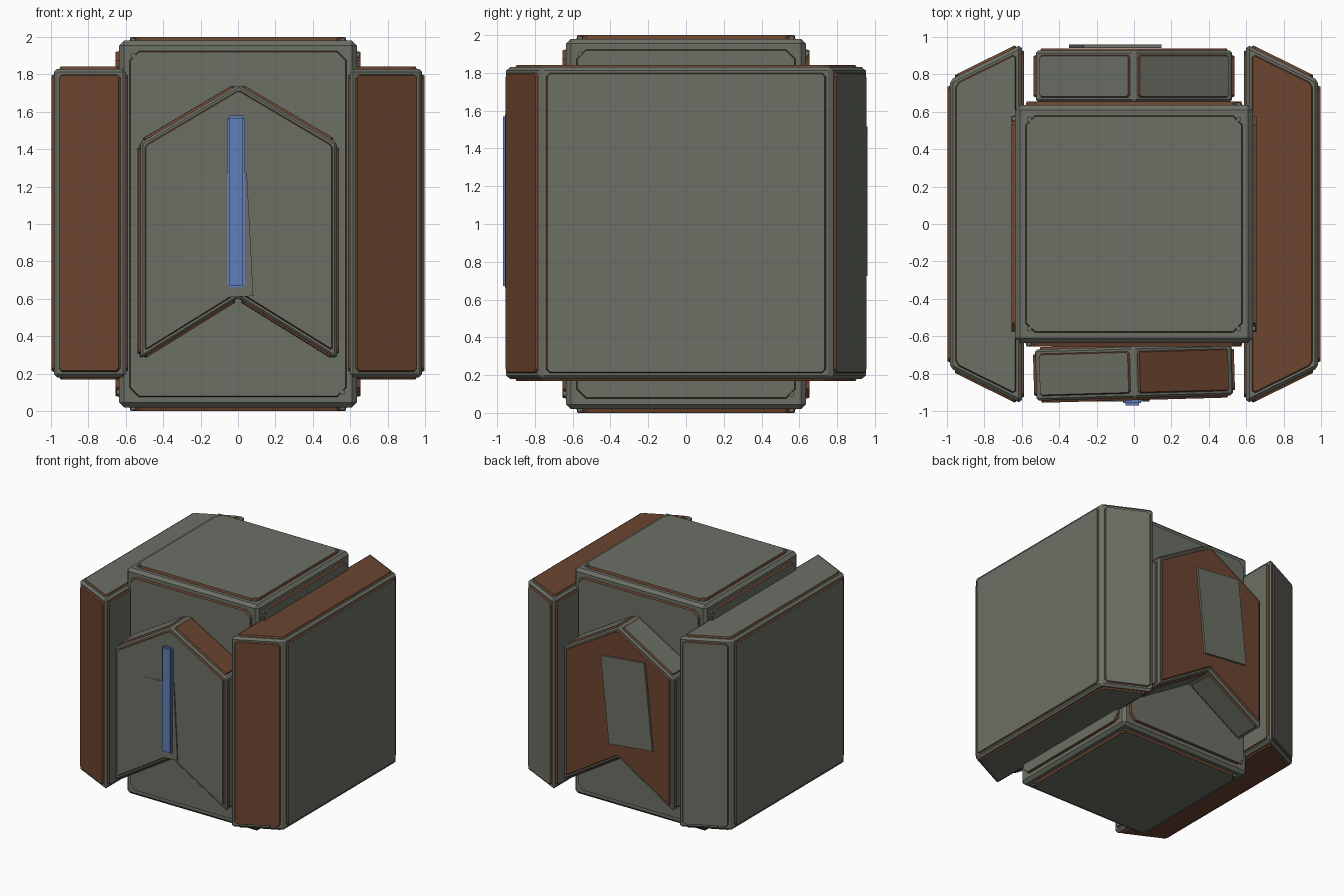
import bpy, bmesh, math
from mathutils import Vector, Matrix

if "Cube" in bpy.data.objects:
    bpy.data.objects.remove(bpy.data.objects["Cube"])


def material(name, rgb):
    m = bpy.data.materials.new(name)
    m.diffuse_color = (*rgb, 1)
    m.use_nodes = True
    m.node_tree.nodes["Principled BSDF"].inputs["Base Color"].default_value = m.diffuse_color
    return m


GREY = material("grey_green_metal", (0.150, 0.160, 0.130))
BROWN = material("rust_brown", (0.150, 0.060, 0.030))
BLUE = material("light_blue", (0.120, 0.210, 0.480))


def finish(bm, name, mats, matrix=Matrix()):
    me = bpy.data.meshes.new(name)
    bm.to_mesh(me)
    bm.free()
    for m in mats:
        me.materials.append(m)
    ob = bpy.data.objects.new(name, me)
    ob.matrix_world = matrix
    bpy.context.collection.objects.link(ob)
    return ob


def offset(pts, n, d):
    """Shrink a flat polygon by d, with mitred corners."""
    out = []
    for i, p in enumerate(pts):
        a = n.cross((p - pts[i - 1]).normalized())
        b = n.cross((pts[(i + 1) % len(pts)] - p).normalized())
        out.append(p + (a + b) * d / (1 + a.dot(b)))
    return out


def cut_corners(pts, c):
    out = []
    for i, p in enumerate(pts):
        for q in (pts[i - 1], pts[(i + 1) % len(pts)]):
            out.append(p + (q - p).normalized() * c)
    return out


def add_plate(bm, pts, n, inset, cut, height, is_brown):
    """Raised plate on a face: brown rim, grey or brown top."""
    base = cut_corners(offset(pts, n, inset), cut)
    top = [p + n * height for p in offset(base, n, 0.006)]
    lo = [bm.verts.new(p) for p in base]
    hi = [bm.verts.new(p) for p in top]
    bm.faces.new(hi).material_index = 1 if is_brown else 0
    for i in range(len(lo)):
        j = (i + 1) % len(lo)
        bm.faces.new((lo[i], lo[j], hi[j], hi[i])).material_index = 1


def armoured_block(name, outline, sweep, bevel, inset, cut, height, brown, matrix):
    """Bevelled prism with a raised plate on every side."""
    bm = bmesh.new()
    face = bm.faces.new([bm.verts.new(p) for p in outline])
    new = bmesh.ops.extrude_face_region(bm, geom=[face], use_keep_orig=True)["geom"]
    bmesh.ops.translate(bm, vec=sweep, verts=[v for v in new if isinstance(v, bmesh.types.BMVert)])
    bmesh.ops.recalc_face_normals(bm, faces=bm.faces)
    bm.normal_update()
    sides = [([v.co.copy() for v in f.verts], f.normal.copy()) for f in bm.faces]
    bmesh.ops.bevel(bm, geom=bm.edges[:], offset=bevel, segments=1, affect='EDGES')
    for pts, n in sides:
        add_plate(bm, pts, n, inset, cut, height, brown(n))
    return finish(bm, name, (GREY, BROWN), matrix)


def box(name, size, loc, tilt, mat, bevel):
    bm = bmesh.new()
    bmesh.ops.create_cube(bm, size=1, matrix=Matrix.Diagonal((*size, 1)))
    if bevel:
        bmesh.ops.bevel(bm, geom=bm.edges[:], offset=bevel, segments=2, affect='EDGES')
    turn = Matrix.Rotation(math.radians(tilt), 4, 'Y')
    return finish(bm, name, (mat,), Matrix.Translation(loc) @ turn)


# Central tall crate
c = 0.635
square = [Vector((x, y, 0.02)) for x, y in ((-c, -c), (c, -c), (c, c), (-c, c))]
armoured_block("core_crate", square, Vector((0, 0, 1.96)), 0.025, 0.055, 0.05, 0.02,
               lambda n: False, Matrix())

# Small rivets where the plate corners are cut away
bm = bmesh.new()
for k in range(4):
    turn = Matrix.Rotation(k * math.pi / 2, 4, 'Z')
    for x, z in ((-0.56, 1.9), (0.56, 0.1)):
        bmesh.ops.create_cone(bm, cap_ends=True, segments=12, radius1=0.014, radius2=0.014, depth=0.03,
                              matrix=turn @ Matrix.Translation((x, -c, z)) @ Matrix.Rotation(math.pi / 2, 4, 'X'))
    for z in (0.02, 1.98):
        bmesh.ops.create_cone(bm, cap_ends=True, segments=12, radius1=0.014, radius2=0.014, depth=0.03,
                              matrix=turn @ Matrix.Translation((0.56, 0.56, z)))
finish(bm, "core_rivets", (GREY,))

# Side armour: the left one is the right one turned upside down
trapezoid = [Vector((x, y, -0.825)) for x, y in ((0.60, -0.96), (0.985, -0.77), (0.985, 0.77), (0.60, 0.96))]
for name, angle in (("right_side_armour", 0), ("left_side_armour", math.pi)):
    armoured_block(name, trapezoid, Vector((0, 0, 1.65)), 0.018, 0.03, 0.02, 0.012,
                   lambda n: n.z > 0.9 or n.y < -0.5,
                   Matrix.Translation((0, 0, 1.005)) @ Matrix.Rotation(angle, 4, 'Y'))

# Arrow-shaped front and back panels
arrow = [(0, 1.745), (-0.525, 1.435), (-0.525, 0.28), (0, 0.605), (0.525, 0.28), (0.525, 1.435)]
arrow = [Vector((x, -0.137, z)) for x, z in arrow]
depth = Vector((0, 0.274, 0))
armoured_block("front_arrow_panel", arrow, depth, 0.012, 0.024, 0.012, 0.012,
               lambda n: n.z > 0.3 and n.x > 0.3,
               Matrix.Translation((0, -0.793, 0)) @ Matrix.Rotation(math.radians(1.6), 4, 'Z'))
armoured_block("back_arrow_panel", arrow, depth, 0.012, 0.024, 0.012, 0.012,
               lambda n: n.y > 0.9, Matrix.Translation((0, 0.79, 0)))

# Light strip and crooked patches
box("light_strip", (0.095, 0.05, 0.92), (-0.01, -0.945, 1.12), 0, BLUE, 0.012)
box("front_patch", (0.36, 0.014, 0.66), (-0.115, -0.943, 0.935), -3, GREY, 0)
box("back_patch", (0.42, 0.018, 0.75), (-0.1, 0.951, 1.12), 6, GREY, 0)
